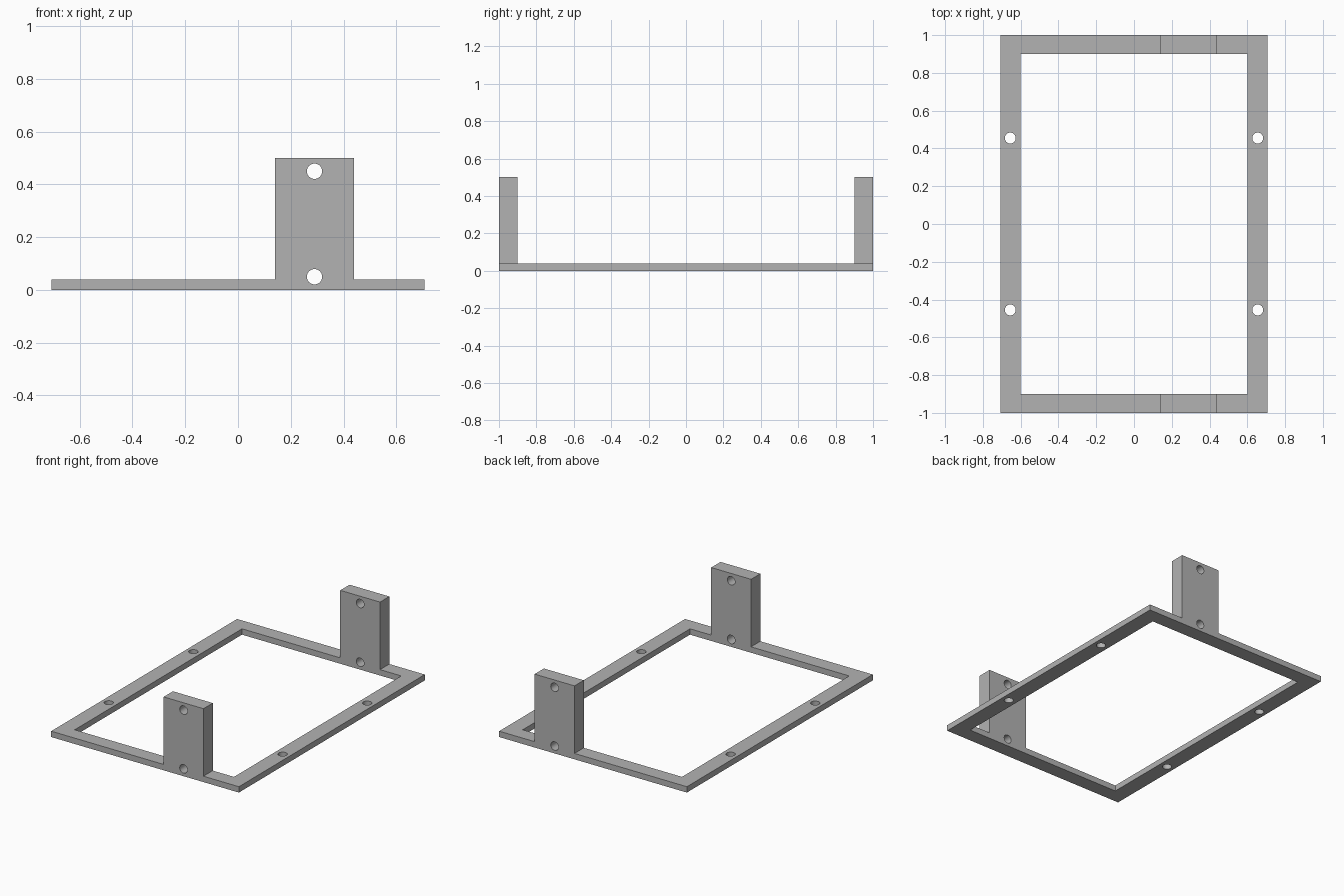
import bpy
from math import pi

if "Cube" in bpy.data.objects:
    bpy.data.objects.remove(bpy.data.objects["Cube"], do_unlink=True)

grey = bpy.data.materials.new("plain grey")
grey.use_nodes = True
colour = (0.45, 0.45, 0.45, 1)
grey.diffuse_color = colour
grey.node_tree.nodes["Principled BSDF"].inputs["Base Color"].default_value = colour


def box(name, low, high):
    """Block between two opposite corners."""
    centre = [(a + b) / 2 for a, b in zip(low, high)]
    bpy.ops.mesh.primitive_cube_add(size=1, location=centre)
    ob = bpy.context.object
    ob.name = name
    ob.scale = [b - a for a, b in zip(low, high)]
    bpy.ops.object.transform_apply(location=True, rotation=True, scale=True)
    ob.data.materials.append(grey)
    return ob


def drill(name, location, depth, turn=0):
    """Round cutter, upright or turned to lie along y."""
    bpy.ops.mesh.primitive_cylinder_add(vertices=48, radius=HOLE, depth=depth,
                                        location=location, rotation=(turn, 0, 0))
    ob = bpy.context.object
    ob.name = name
    ob.data.materials.append(grey)
    return ob


def combine(target, tool, operation):
    """Apply a boolean and remove the tool."""
    mod = target.modifiers.new(operation.lower(), "BOOLEAN")
    mod.operation = operation
    mod.solver = "EXACT"
    mod.object = tool
    bpy.context.view_layer.objects.active = target
    bpy.ops.object.modifier_apply(modifier=mod.name)
    bpy.data.objects.remove(tool, do_unlink=True)


HALF_X, HALF_Y, THICK = 0.707, 1.0, 0.04
IN_X, IN_Y = 0.6, 0.9
TAB_LEFT, TAB_RIGHT, TAB_TOP = 0.44, 0.14, 0.5
HOLE = 0.029

# Flat rectangular frame with an open middle
frame = box("bracket_frame", (-HALF_X, -HALF_Y, 0), (HALF_X, HALF_Y, THICK))
combine(frame, box("opening", (-IN_X, -IN_Y, -1), (IN_X, IN_Y, 1)), "DIFFERENCE")

# Upright tabs on the front and back rails
for side in (-1, 1):
    y = sorted((side * IN_Y, side * HALF_Y))
    tab = box("tab", (TAB_RIGHT, y[0], 0), (TAB_LEFT, y[1], TAB_TOP))
    combine(frame, tab, "UNION")

# Screw holes through both tabs
for z in (0.05, 0.45):
    combine(frame, drill("tab_hole", (0.29, 0, z), 3, pi / 2), "DIFFERENCE")

# Screw holes through the side rails
for x in (-0.655, 0.655):
    for y in (-0.455, 0.455):
        combine(frame, drill("rail_hole", (x, y, 0), 0.3), "DIFFERENCE")

# Round hole walls, crisp edges elsewhere
bpy.ops.object.select_all(action="DESELECT")
frame.select_set(True)
bpy.context.view_layer.objects.active = frame
bpy.ops.object.shade_smooth_by_angle(angle=pi / 6)
